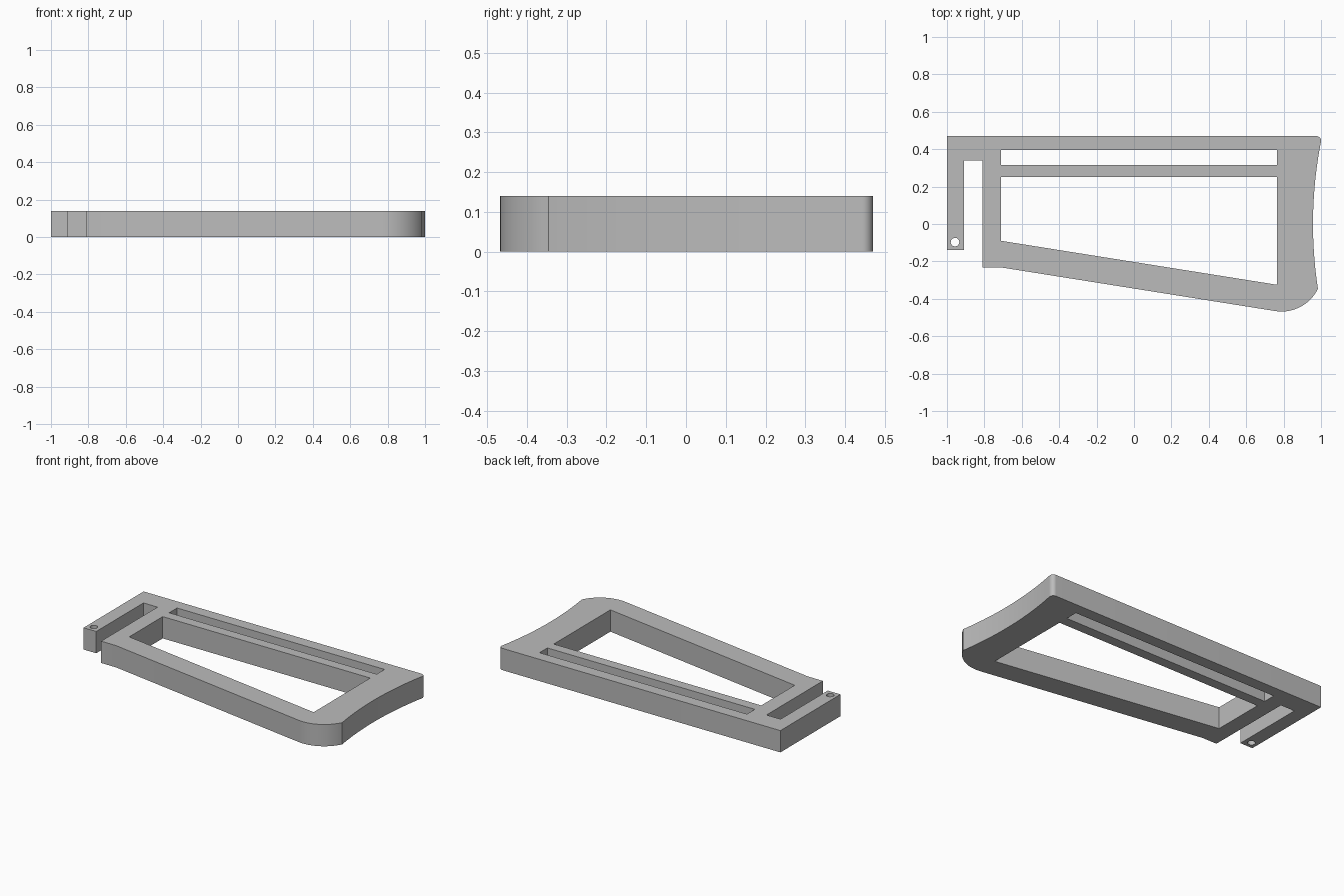
import bpy, bmesh
from math import cos, sin, radians

HEIGHT = 0.14

cube = bpy.data.objects.get("Cube")
if cube:
    bpy.data.objects.remove(cube, do_unlink=True)


def arc(cx, cy, r, start, end, steps):
    """Points along a circular arc, angles in degrees."""
    angles = [radians(start + (end - start) * i / steps) for i in range(steps + 1)]
    return [(cx + r * cos(a), cy + r * sin(a)) for a in angles]


# Outer outline: rounded back corner, hollow end, rounded front corner, slanted front, hook arm
outline = [(-1, 0.47)]
outline += arc(0.975, 0.445, 0.025, 90, -10, 8)
outline += arc(3.247, 0, 2.29, 169, 188.7, 20)
outline += arc(0.789, -0.252, 0.216, 334, 261, 14)
outline += [(-0.705, -0.233), (-0.81, -0.233), (-0.81, 0.34),
            (-0.91, 0.34), (-0.91, -0.14), (-1, -0.14)]

# Openings: large window, long slot, pin hole in the arm
window = [(-0.71, 0.25), (0.765, 0.25), (0.765, -0.325), (-0.71, -0.09)]
slot = [(-0.71, 0.395), (0.765, 0.395), (0.765, 0.315), (-0.71, 0.315)]
pin_hole = arc(-0.957, -0.097, 0.023, 0, 345, 23)

# Fill the flat shape and extrude it upwards
bm = bmesh.new()
edges = []
for loop in (outline, window, slot, pin_hole):
    verts = [bm.verts.new((x, y, 0)) for x, y in loop]
    edges += [bm.edges.new((v, verts[i - 1])) for i, v in enumerate(verts)]
bmesh.ops.triangle_fill(bm, edges=edges, use_beauty=True, use_dissolve=False,
                        normal=(0, 0, 1))
result = bmesh.ops.extrude_face_region(bm, geom=bm.faces[:], use_keep_orig=True)
top = [g for g in result["geom"] if isinstance(g, bmesh.types.BMVert)]
bmesh.ops.translate(bm, verts=top, vec=(0, 0, HEIGHT))
bmesh.ops.recalc_face_normals(bm, faces=bm.faces[:])

mesh = bpy.data.meshes.new("frame_plate")
bm.to_mesh(mesh)
bm.free()
plate = bpy.data.objects.new("frame_plate", mesh)
bpy.context.collection.objects.link(plate)

# Plain grey material
grey = bpy.data.materials.new("grey")
grey.use_nodes = True
color = (0.5, 0.5, 0.5, 1)
grey.diffuse_color = color
grey.node_tree.nodes["Principled BSDF"].inputs["Base Color"].default_value = color
mesh.materials.append(grey)

# Smooth curved walls, crisp edges
bpy.ops.object.select_all(action="DESELECT")
plate.select_set(True)
bpy.context.view_layer.objects.active = plate
bpy.ops.object.shade_smooth_by_angle(angle=radians(20))
